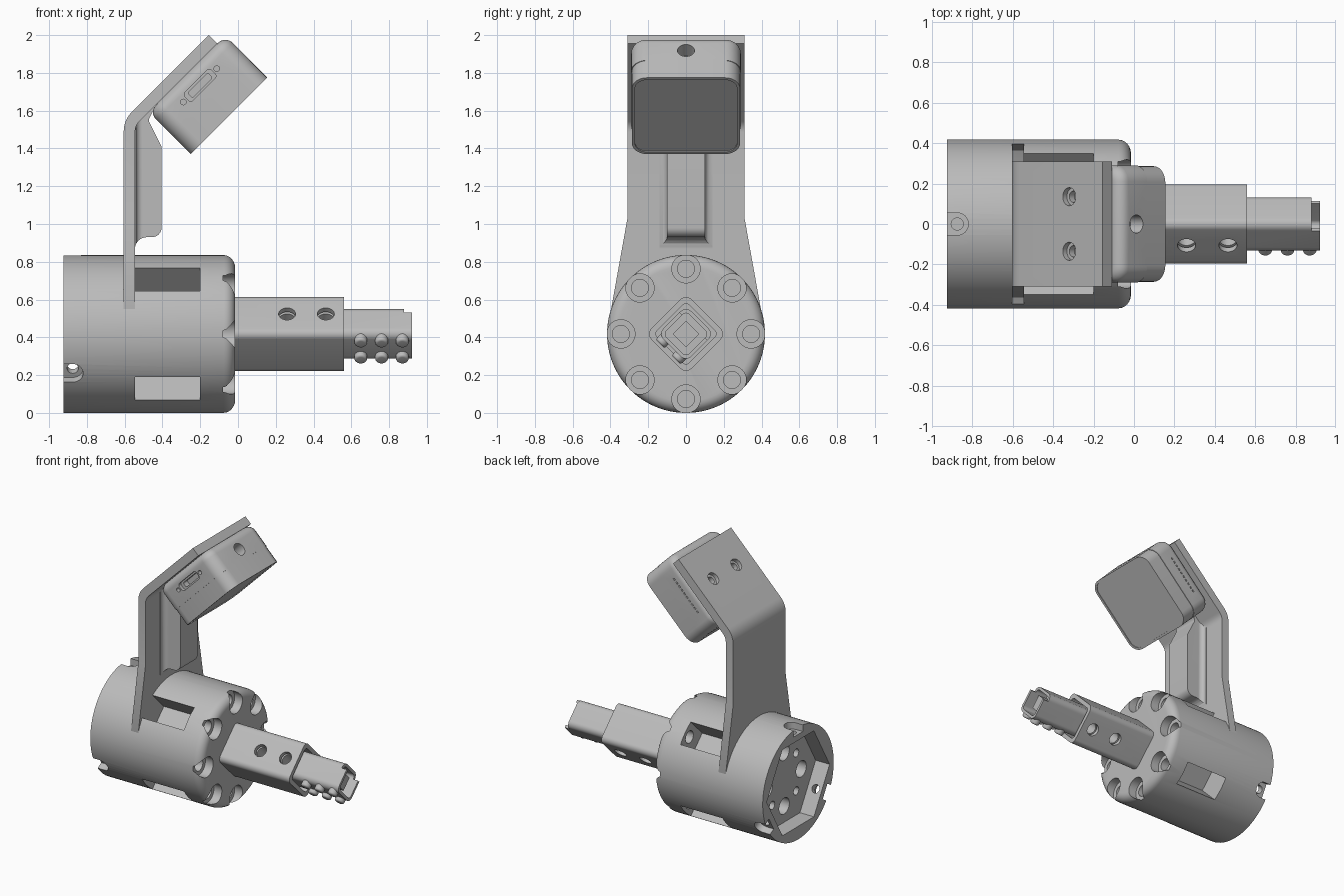
import bpy, bmesh
from math import sin, cos, pi, radians, sqrt
from mathutils import Vector, Matrix

if "Cube" in bpy.data.objects:
    bpy.data.objects.remove(bpy.data.objects["Cube"])

grey = bpy.data.materials.new("matte grey")
grey.use_nodes = True
grey.diffuse_color = (0.5, 0.5, 0.5, 1)
grey.node_tree.nodes["Principled BSDF"].inputs["Base Color"].default_value = (0.5, 0.5, 0.5, 1)

AXIS_Z = 0.418
X, Y, Z = Vector((1, 0, 0)), Vector((0, 1, 0)), Vector((0, 0, 1))


def frame(origin, z, x):
    """Placement whose local z and x follow the given directions."""
    z, x = z.normalized(), x.normalized()
    m = Matrix((x, z.cross(x), z)).transposed().to_4x4()
    m.translation = origin
    return m


def fillet(corners, steps=6):
    """Round the corners (a, b, radius) of a polygon."""
    out = []
    for i, (a, b, r) in enumerate(corners):
        p = Vector((a, b))
        if r == 0:
            out.append(p)
            continue
        d0 = (Vector(corners[i - 1][:2]) - p).normalized()
        d1 = (Vector(corners[(i + 1) % len(corners)][:2]) - p).normalized()
        half = d0.angle(d1) / 2
        reach = r * cos(half) / sin(half)
        s, e = p + d0 * reach, p + d1 * reach
        c = p + (d0 + d1).normalized() * (r / sin(half))
        for k in range(steps + 1):
            q = s.lerp(e, k / steps) - c
            out.append(c + q.normalized() * r)
    return out


def rect(w, h, r=0):
    return fillet([(-w, -h, r), (w, -h, r), (w, h, r), (-w, h, r)])


def circle(r, n=32):
    return [Vector((r * cos(2 * pi * i / n), r * sin(2 * pi * i / n))) for i in range(n)]


def prism(name, pts, depth, m, bevel=0):
    """Extrude an outline along local z; optionally round the starting rim."""
    bm = bmesh.new()
    lo = [bm.verts.new((p.x, p.y, 0)) for p in pts]
    hi = [bm.verts.new((p.x, p.y, depth)) for p in pts]
    bm.faces.new(lo)
    bm.faces.new(hi)
    for i in range(len(pts)):
        bm.faces.new((lo[i - 1], lo[i], hi[i], hi[i - 1]))
    bmesh.ops.recalc_face_normals(bm, faces=bm.faces)
    if bevel:
        rim = [e for e in bm.edges if all(v.co.z == 0 for v in e.verts)]
        bmesh.ops.bevel(bm, geom=rim, offset=bevel, segments=6, profile=0.5, affect='EDGES')
    bm.transform(m)
    me = bpy.data.meshes.new(name)
    bm.to_mesh(me)
    bm.free()
    me.materials.append(grey)
    ob = bpy.data.objects.new(name, me)
    bpy.context.collection.objects.link(ob)
    return ob


def combine(ob, cutters, op='DIFFERENCE'):
    bpy.context.view_layer.objects.active = ob
    for c in cutters:
        mod = ob.modifiers.new("cut", 'BOOLEAN')
        mod.operation, mod.solver, mod.object = op, 'EXACT', c
        bpy.ops.object.modifier_apply(modifier=mod.name)
        bpy.data.objects.remove(c)


def radial(angle):
    return Vector((0, cos(angle), sin(angle)))


def on_axis(x, r=0, angle=0):
    return Vector((x, 0, AXIS_Z)) + radial(angle) * r


# Drum housing with a rounded front rim
drum = prism("drum_housing", circle(0.418, 96), 0.91, frame(on_axis(-0.015), -X, Y), 0.06)
cuts = []
for i in range(8):
    a = i * pi / 4
    cuts.append(prism("bore", circle(0.075), 0.13, frame(on_axis(0.05, 0.345, a), -X, Y)))
    cuts.append(prism("bolt", circle(0.045), 0.3, frame(on_axis(0.04, 0.345, a), -X, Y)))
for i in range(4):
    a = pi / 4 + i * pi / 2
    cuts.append(prism("window", rect(0.173, 0.086), 0.3, frame(on_axis(-0.373, 0.22, a), radial(a), X)))

# Hexagonal rear socket, its floor holes and three notched radial screws
cuts.append(prism("socket", circle(0.37, 6), 0.2, frame(on_axis(-0.81), -X, Y)))
for i in range(4):
    a = i * pi / 2
    cuts.append(prism("large", circle(0.06), 0.12, frame(on_axis(-0.72, 0.2, a), -X, Y)))
    cuts.append(prism("small", circle(0.03), 0.12, frame(on_axis(-0.72, 0.2, a + pi / 4), -X, Y)))
for deg in (90, -30, -150):
    d = radial(radians(deg))
    slot = fillet([(-0.12, -0.055, 0), (0.055, -0.055, 0.054), (0.055, 0.055, 0.054), (-0.12, 0.055, 0)])
    cuts.append(prism("notch", slot, 0.2, frame(on_axis(-0.875) + d * 0.365, d, X)))
    cuts.append(prism("screw", circle(0.03), 0.25, frame(on_axis(-0.875) + d * 0.25, d, X)))
combine(drum, cuts)

# Square tubes standing on edge, the inner one sliding in the outer one
diag = radial(pi / 4)
outer = prism("outer_tube", rect(0.15, 0.15, 0.04), 0.6, frame(on_axis(-0.04), X, diag))
combine(outer, [prism("bore", rect(0.12, 0.12, 0.025), 0.7, frame(on_axis(0), X, diag))])
inner = prism("inner_tube", rect(0.105, 0.105, 0.042), 0.86, frame(on_axis(0.06), X, diag))
combine(inner, [
    prism("bore", rect(0.085, 0.085, 0.025), 0.3, frame(on_axis(0.78), X, diag)),
    prism("step", rect(0.1, 0.2), 0.2, frame(on_axis(0.88, 0.157, pi / 4), X, diag))])
cross = radial(3 * pi / 4)
for tube in (outer, inner):
    combine(tube, [prism("pin_hole", circle(0.045), 0.6, frame(on_axis(x) - cross * 0.3, cross, X))
                   for x in (0.26, 0.465)])
prism("connector_core", rect(0.05, 0.05), 0.1, frame(on_axis(0.77), X, diag))

# Two rows of rounded contact buttons under the inner tube
for x in (0.65, 0.76, 0.87):
    for side in (-1, 1):
        start = on_axis(x) - diag * 0.135 + cross * (side * 0.06)
        prism("contact_button", circle(0.034, 24), 0.05, frame(start, diag, X), 0.014)

# Bent bracket plate: side profile trimmed by its front outline
side_view = frame(Vector((0, 0.5, 0)), -Y, X)
plate = prism("bracket_plate", fillet([
    (-0.605, 0.42, 0), (-0.545, 0.42, 0), (-0.545, 1.52, 0.08),
    (-0.11, 1.955, 0), (-0.155, 2.0, 0), (-0.605, 1.55, 0.14)]), 1, side_view)
outline = [(-0.33, 0.3), (0.33, 0.3), (0.4, 0.53), (0.31, 1.03), (0.31, 2.1),
           (-0.31, 2.1), (-0.31, 1.03), (-0.4, 0.53)]
combine(plate, [prism("outline", [Vector(p) for p in outline], 1, frame(-X, X, Y))], 'INTERSECT')

# Stiffening rib with flared roots
rib = prism("bracket_rib", fillet([
    (-0.57, 0.8, 0), (-0.545, 0.8, 0), (-0.545, 0.93, 0.06), (-0.405, 0.93, 0.05),
    (-0.405, 1.41, 0.03), (-0.475, 1.55, 0.03), (-0.44, 1.615, 0), (-0.46, 1.63, 0),
    (-0.57, 1.52, 0)]), 1, side_view)
section = fillet([(-0.6, -0.14, 0), (-0.541, -0.14, 0), (-0.541, -0.1, 0.035), (-0.3, -0.1, 0),
                  (-0.3, 0.1, 0), (-0.541, 0.1, 0.035), (-0.541, 0.14, 0), (-0.6, 0.14, 0)])
combine(rib, [prism("section", section, 2, frame(Vector((0, 0, 0.2)), Z, X))], 'INTERSECT')

# Tilted module: local x runs up the plate, local z points away from it
tilt = frame(Vector((-0.27, 0, 1.795)), X - Z, X + Z)


def tilted(x, y, z, turn=Matrix()):
    return tilt @ Matrix.Translation((x, y, z)) @ turn


combine(plate, [prism("plate_screw", circle(r), 0.2, tilted(-0.008, y, z))
                for y in (-0.135, 0.135) for r, z in ((0.045, -0.235), (0.028, -0.15))])

back = prism("module_back", rect(0.287, 0.29, 0.08), 0.187, tilted(0, 0, 0), 0.055)
to_front = Matrix.Rotation(-pi / 2, 4, 'X')
to_top = Matrix.Rotation(pi / 2, 4, 'Y')
ports = [prism("port", rect(0.1, 0.03, 0.02), 0.2, tilted(0.006, 0.265, 0.092, to_front)),
         prism("port_core", rect(0.075, 0.018, 0.01), 0.2, tilted(0.006, 0.22, 0.092, to_front)),
         prism("jack", circle(0.045), 0.2, tilted(0.2, 0, 0.112, to_top))]
for s in (-1, 1):
    ports.append(prism("port_screw", circle(0.015, 16), 0.2, tilted(0.006 + s * 0.125, 0.26, 0.092, to_front)))
# Row of small vents on the far side
for i in range(10):
    ports.append(prism("vent", rect(0.008, 0.005), 0.06, tilted(-0.13 + i * 0.03, -0.32, 0.092, to_front)))
combine(back, ports)

lid = prism("module_lid", rect(0.286, 0.286, 0.08), 0.128, tilted(0, 0, 0.187))
combine(lid, [prism("panel", rect(0.27, 0.27, 0.065), 0.1, tilted(0, 0, 0.309))])

# Smooth shading with crisp edges
for ob in bpy.context.scene.objects:
    ob.select_set(ob.type == 'MESH')
bpy.context.view_layer.objects.active = drum
bpy.ops.object.shade_smooth_by_angle(angle=radians(30))
